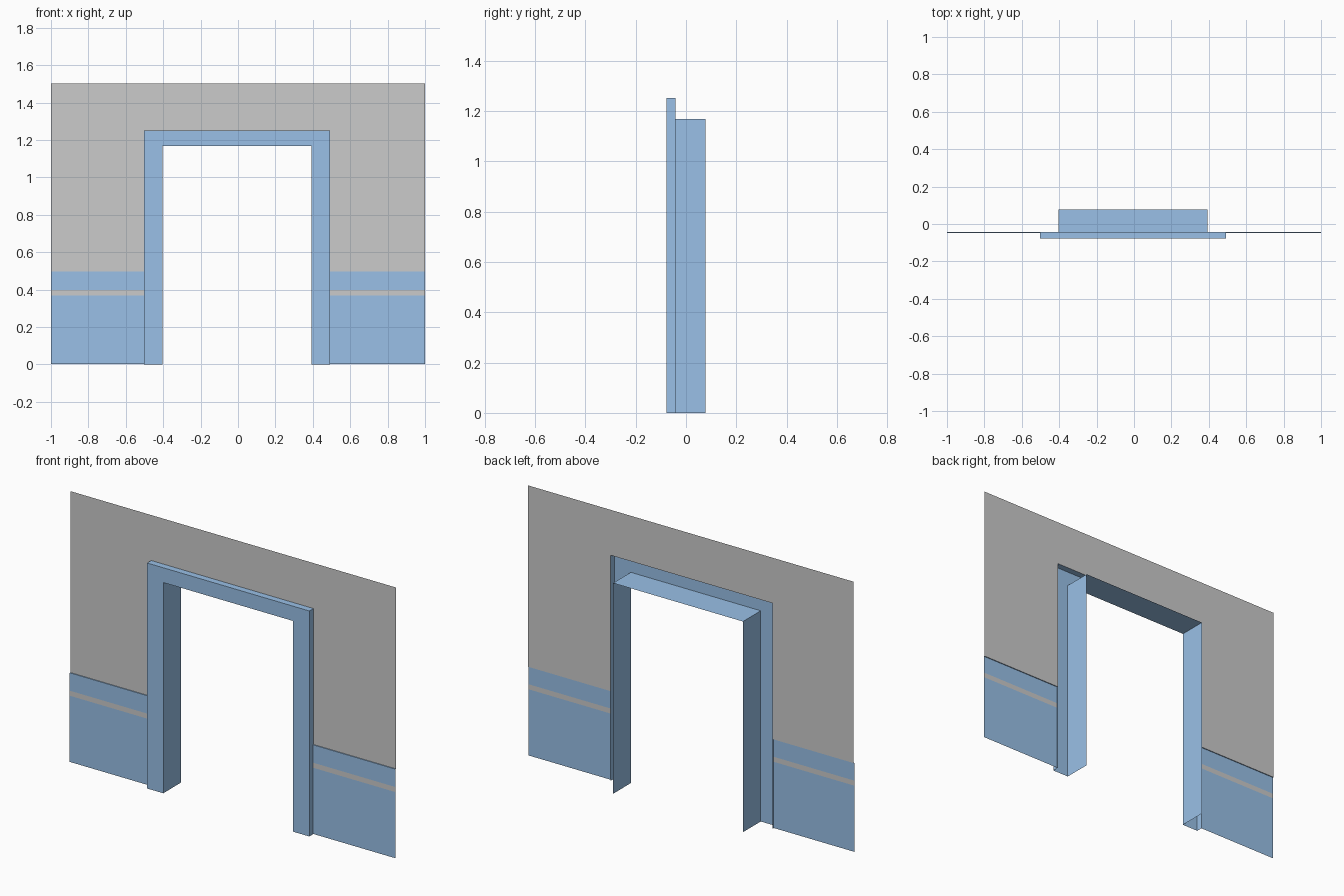
import bpy

if "Cube" in bpy.data.objects:
    bpy.data.objects.remove(bpy.data.objects["Cube"])

Y_FRONT, Y_BACK = -0.078, 0.078     # casing face and rear edge of the lining
Y_WALL, Y_DADO = -0.042, -0.047     # upper wall sheet and lower panelling
OUTER = (-0.503, 0.492, 1.251)      # left, right, top of the casing
INNER = (-0.404, 0.393, 1.169)      # left, right, top of the opening
TOP, DADO_TOP = 1.503, 0.497
STRIPE = (0.37, 0.398)

blue = bpy.data.materials.new("blue_paint")
blue.diffuse_color = (0.32, 0.53, 0.80, 1)
blue.use_nodes = True
blue.node_tree.nodes["Principled BSDF"].inputs["Base Color"].default_value = blue.diffuse_color


def make(name, verts, faces, mat=None):
    mesh = bpy.data.meshes.new(name)
    mesh.from_pydata(verts, [], faces)
    if mat:
        mesh.materials.append(mat)
    obj = bpy.data.objects.new(name, mesh)
    bpy.context.collection.objects.link(obj)
    return obj


def panels(name, y, rects, mat=None):
    """Flat sheets facing the front, each given as x0, x1, z0, z1."""
    verts, faces = [], []
    for x0, x1, z0, z1 in rects:
        n = len(verts)
        verts += [(x0, y, z0), (x1, y, z0), (x1, y, z1), (x0, y, z1)]
        faces.append((n, n + 1, n + 2, n + 3))
    return make(name, verts, faces, mat)


# Upper wall around the doorway
left, right, head = OUTER
panels("upper_wall", Y_WALL, [(-1, left, DADO_TOP, head),
                              (right, 1, DADO_TOP, head),
                              (-1, left, head, TOP),
                              (left, right, head, TOP),
                              (right, 1, head, TOP)])

# Lower panelling, its stripe and top ledge on both sides
for side, x0, x1 in (("left", -1, left), ("right", right, 1)):
    panels(side + "_wainscot", Y_DADO, [(x0, x1, 0.003, STRIPE[0]),
                                        (x0, x1, STRIPE[1], DADO_TOP)], blue)
    panels(side + "_stripe", Y_DADO, [(x0, x1, *STRIPE)])
    make(side + "_ledge", [(x0, Y_DADO, DADO_TOP), (x1, Y_DADO, DADO_TOP),
                           (x1, Y_WALL, DADO_TOP), (x0, Y_WALL, DADO_TOP)],
         [(0, 1, 2, 3)], blue)

# Door frame: open-backed section carried up, across and down the doorway
section = [(OUTER, Y_WALL), (OUTER, Y_FRONT), (INNER, Y_FRONT), (INNER, Y_BACK)]
verts, faces = [], []
for (l, r, t), y in section:
    verts += [(l, y, 0), (l, y, t), (r, y, t), (r, y, 0)]
for i in range(3):
    for j in range(3):
        a = i * 4 + j
        faces.append((a, a + 4, a + 5, a + 1))
make("door_frame", verts, faces, blue)
